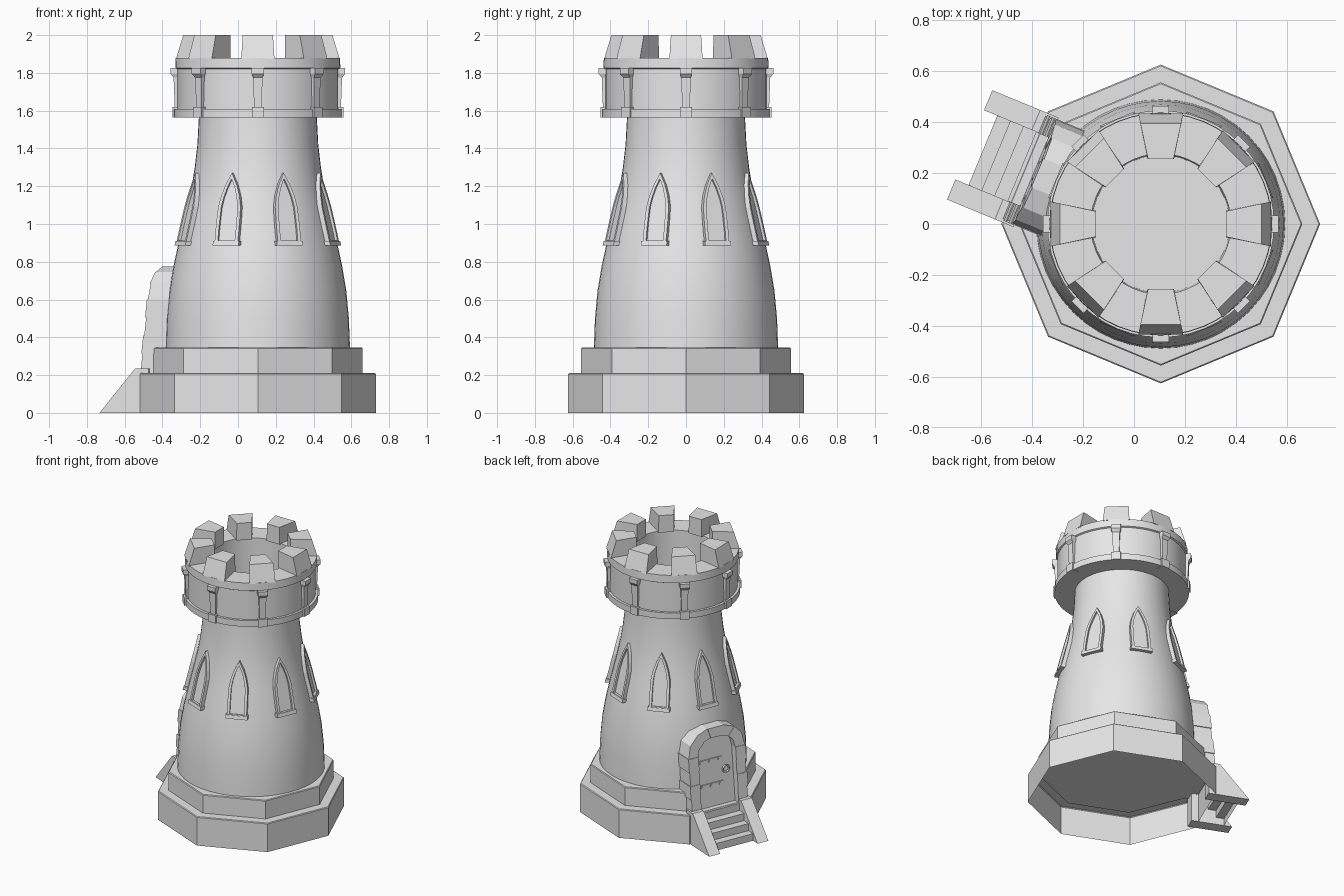
import bpy, bmesh, math
from math import pi, sin, cos, radians

cube = bpy.data.objects.get("Cube")
if cube:
    bpy.data.objects.remove(cube, do_unlink=True)

CX = 0.105                      # tower axis; the stairs take up the rest of the width
EIGHT = [radians(45 * k) for k in range(8)]
DOOR = radians(157.5)

stone = bpy.data.materials.new("light_grey_stone")
stone.use_nodes = True
stone.diffuse_color = (0.8, 0.8, 0.8, 1)
stone.node_tree.nodes["Principled BSDF"].inputs["Base Color"].default_value = (0.8, 0.8, 0.8, 1)


def at(a, t, r, z):
    """Point at distance r from the axis in direction a, shifted sideways by t."""
    return (CX + r * cos(a) - t * sin(a), r * sin(a) + t * cos(a), z)


def finish(name, bm, smooth=False):
    bmesh.ops.recalc_face_normals(bm, faces=bm.faces[:])
    me = bpy.data.meshes.new(name)
    bm.to_mesh(me)
    bm.free()
    me.materials.append(stone)
    ob = bpy.data.objects.new(name, me)
    bpy.context.scene.collection.objects.link(ob)
    if smooth:
        me.shade_smooth()
        me.set_sharp_from_angle(angle=radians(30))
    return ob


def loft(bm, rings, start=True, end=True):
    """Skin closed rings of points; optionally cap the ends."""
    vs = [[bm.verts.new(p) for p in ring] for ring in rings]
    n = len(vs[0])
    for a, b in zip(vs, vs[1:]):
        for i in range(n):
            bm.faces.new((a[i], a[(i + 1) % n], b[(i + 1) % n], b[i]))
    if start:
        bm.faces.new(vs[0])
    if end:
        bm.faces.new(vs[-1])
    return vs


def lathe(name, profile, sides, smooth, start=True, end=True):
    bm = bmesh.new()
    rings = [[at(2 * pi * i / sides, 0, r, z) for i in range(sides)] for r, z in profile]
    loft(bm, rings, start, end)
    return finish(name, bm, smooth)


def section(a, r0, r1, w0, w1, z):
    """Horizontal trapezoid between radii r0 and r1, half widths w0 and w1."""
    return [at(a, -w0, r0, z), at(a, -w1, r1, z), at(a, w1, r1, z), at(a, w0, r0, z)]


# Stepped octagonal base, open underneath
lathe("lower_base", [(0.625, 0), (0.625, 0.205), (0.62, 0.21)], 8, False, start=False)
lathe("upper_base", [(0.555, 0.205), (0.555, 0.34), (0.55, 0.345)], 8, False)

# Flared tower shaft
SHAFT = [(.488, .34), (.482, .5), (.468, .65), (.446, .78), (.422, .89), (.396, 1.0),
         (.372, 1.1), (.350, 1.2), (.334, 1.3), (.320, 1.42), (.312, 1.57)]
lathe("tower_shaft", SHAFT, 48, True)


def shaft_radius(z):
    for (r0, z0), (r1, z1) in zip(SHAFT, SHAFT[1:]):
        if z <= z1:
            return r0 + (r1 - r0) * (z - z0) / (z1 - z0)
    return SHAFT[-1][0]


# Gallery drum with its lower band, crown and sunken floor
lathe("gallery", [(.30, 1.565), (.445, 1.565), (.445, 1.61), (.427, 1.61), (.427, 1.82),
                  (.437, 1.825), (.435, 1.88), (.275, 1.88), (.27, 1.58)], 48, True)

# Gallery posts: foot, shaft and flared head
for k, a in enumerate(EIGHT):
    bm = bmesh.new()
    loft(bm, [section(a, .40, .453, .032, .032, z) for z in (1.563, 1.62)])
    loft(bm, [section(a, .40, r, w, w, z) for r, w, z in
              ((.440, .020, 1.62), (.446, .025, 1.775), (.462, .033, 1.795), (.462, .033, 1.825))])
    finish(f"gallery_post_{k + 1}", bm)

# Battlements
for k, a in enumerate(EIGHT):
    bm = bmesh.new()
    loft(bm, [section(a, .255, .433, .052, .088, 1.875), section(a, .255, .395, .05, .08, 2.0)])
    finish(f"merlon_{k + 1}", bm)

# Lancet windows that follow the curve of the shaft
HALF_OUT = [(.066, .89), (.067, .96), (.066, 1.03), (.064, 1.09), (.052, 1.15), (.031, 1.21), (0, 1.27)]
HALF_IN = [(.048, .912), (.049, .96), (.048, 1.03), (.046, 1.09), (.037, 1.14), (.022, 1.19), (0, 1.24)]


def outline(half, a, lift):
    pts = [(-t, z) for t, z in half] + half[-2::-1]
    return [at(a, t, shaft_radius(z) + lift, z) for t, z in pts]


for k, a0 in enumerate(EIGHT):
    a = a0 + radians(22.5)
    bm = bmesh.new()
    vs = loft(bm, [outline(HALF_OUT, a, -.02), outline(HALF_OUT, a, .02),
                   outline(HALF_IN, a, .02), outline(HALF_IN, a, .005)], False, False)
    pane = vs[-1]
    n = len(pane)
    for i in range(n // 2 - 1):     # recessed pane in strips
        bm.faces.new((pane[i], pane[i + 1], pane[n - 2 - i], pane[n - 1 - i]))
    bm.faces.new((pane[n // 2 - 1], pane[n // 2], pane[n // 2 + 1]))
    # sill
    loft(bm, [section(a, .38, .447, .074, .074, .885), section(a, .38, .441, .074, .074, .91)])
    finish(f"window_{k + 1}", bm)


# Doorway leans back with the tower
def front(z):
    return 0.58 - 0.11 * (z - 0.23)


def arch(half, rise, u):
    """Squarish arch above the springing line; u runs from 0 to pi."""
    c, s = cos(u), sin(u)
    return (math.copysign(abs(c) ** .85, c) * half, 0.60 + rise * max(s, 0) ** .85)


def block(bm, corners, d_front, back):
    loft(bm, [[at(DOOR, t, front(z) + d_front, z) for t, z in corners],
              [at(DOOR, t, back, z) for t, z in corners]])


bm = bmesh.new()
LEG = [.205, .315, .41, .505, .60]
for side in (-1, 1):
    for i, (z0, z1) in enumerate(zip(LEG, LEG[1:])):
        o = .218 + .006 * (i % 2)
        block(bm, [(side * .145, z0), (side * o, z0), (side * o, z1), (side * .145, z1)],
              .004 * (i % 2), .40)
STONES = 7
for i in range(STONES):
    u0, u1 = pi * i / STONES, pi * (i + 1) / STONES
    block(bm, [arch(.145, .11, u0), arch(.22, .18, u0), arch(.22, .18, u1), arch(.145, .11, u1)],
          .004 * (i % 2), .40)
finish("door_surround", bm)

bm = bmesh.new()
block(bm, [(.148, .205), (-.148, .205)] + [arch(.148, .113, pi - pi * i / 14) for i in range(15)],
      -.045, .42)
finish("door", bm)

# Hinge straps with rivets, and the ring handle
bm = bmesh.new()
for z in (.36, .53):
    block(bm, [(-.14, z - .014), (.06, z - .014), (.06, z + .014), (-.14, z + .014)], -.038, .44)
    for t in (-.11, -.04, .03):
        block(bm, [(t - .006, z - .006), (t + .006, z - .006), (t + .006, z + .006), (t - .006, z + .006)],
              -.032, .44)
finish("door_straps", bm)
bpy.ops.mesh.primitive_torus_add(major_radius=.024, minor_radius=.006, major_segments=20,
                                 minor_segments=8, location=at(DOOR, .085, front(.45) - .038, .45),
                                 rotation=(0, pi / 2, DOOR))
ring = bpy.context.object
ring.name = "door_ring"
ring.data.materials.append(stone)
ring.data.shade_smooth()

# Stairs and sloping side walls, open underneath
RAIL = [(.811, 0), (.608, .235), (.53, .235), (.53, 0)]
for name, t0, t1 in (("stair_wall_right", .147, .232), ("stair_wall_left", -.232, -.147)):
    bm = bmesh.new()
    loft(bm, [[at(DOOR, t, r, z) for r, z in RAIL] for t in (t0, t1)])
    finish(name, bm)

bm = bmesh.new()
path = [(.755, 0)]
for i in range(4):
    r, z = .755 - .055 * i, .052 * (i + 1)
    path += [(r, z), (r - .055, z)]
rows = [[bm.verts.new(at(DOOR, t, r, z)) for r, z in path] for t in (-.15, .15)]
for i in range(len(path) - 1):
    bm.faces.new((rows[0][i], rows[0][i + 1], rows[1][i + 1], rows[1][i]))
bmesh.ops.recalc_face_normals(bm, faces=bm.faces[:])
if sum(f.normal.z for f in bm.faces) < 0:
    bmesh.ops.reverse_faces(bm, faces=bm.faces[:])
me = bpy.data.meshes.new("stair_steps")
bm.to_mesh(me)
bm.free()
me.materials.append(stone)
bpy.context.scene.collection.objects.link(bpy.data.objects.new("stair_steps", me))
